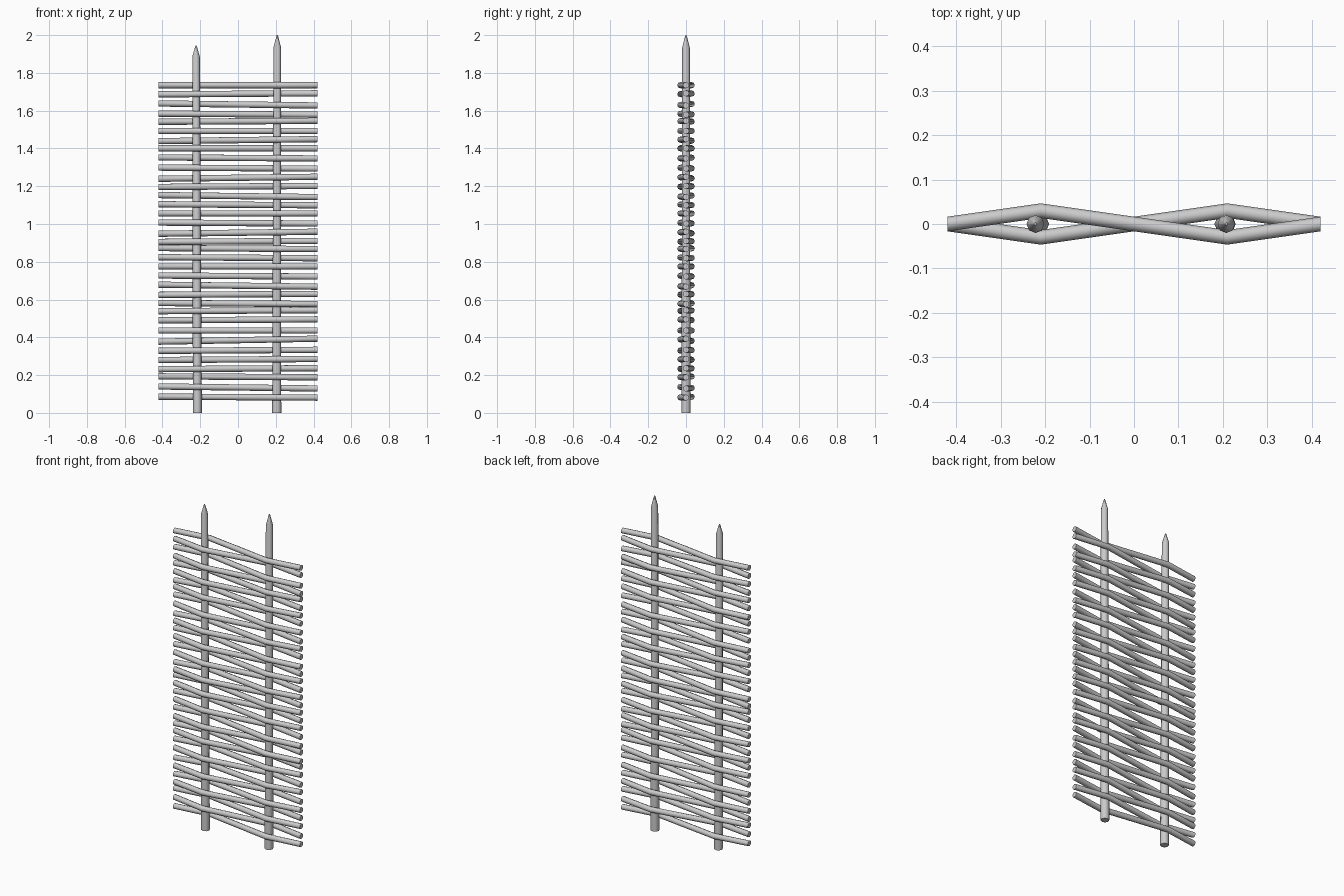
import bpy, bmesh, math
from mathutils import Vector

default = bpy.data.objects.get("Cube")
if default:
    bpy.data.objects.remove(default, do_unlink=True)

GREY = (0.6, 0.6, 0.6, 1)
wood = bpy.data.materials.new("grey wood")
wood.use_nodes = True
wood.diffuse_color = GREY
wood.node_tree.nodes["Principled BSDF"].inputs["Base Color"].default_value = GREY


def tube(name, points, radii, u, v, sides=8):
    """Skin rings lying in the u-v plane along a path, with capped ends."""
    bm = bmesh.new()
    rings = []
    for p, r in zip(points, radii):
        angles = [2 * math.pi * k / sides for k in range(sides)]
        rings.append([bm.verts.new(Vector(p) + r * (u * math.cos(a) + v * math.sin(a)))
                      for a in angles])
    for low, high in zip(rings, rings[1:]):
        for k in range(sides):
            n = (k + 1) % sides
            bm.faces.new((low[k], low[n], high[n], high[k]))
    bm.faces.new(rings[0][::-1])
    bm.faces.new(rings[-1])
    bmesh.ops.recalc_face_normals(bm, faces=bm.faces)
    mesh = bpy.data.meshes.new(name)
    bm.to_mesh(mesh)
    bm.free()
    mesh.materials.append(wood)
    obj = bpy.data.objects.new(name, mesh)
    bpy.context.collection.objects.link(obj)
    bpy.ops.object.select_all(action='DESELECT')
    obj.select_set(True)
    bpy.context.view_layer.objects.active = obj
    bpy.ops.object.shade_smooth_by_angle(angle=math.radians(50))


X, Y, Z = Vector((1, 0, 0)), Vector((0, 1, 0)), Vector((0, 0, 1))

# Upright stakes with sharpened tips
for name, foot, head, shoulder, tip in (("right_stake", -0.215, -0.222, 1.885, 1.945),
                                        ("left_stake", 0.205, 0.208, 1.935, 2.0)):
    path = [(foot, 0, 0), (head, 0, shoulder), (head, 0, tip)]
    tube(name, path, (0.024, 0.02, 0.003), X, Y)

# Woven rods, alternating in front of and behind the stakes;
# each end is nudged down a little to make the spacing uneven
RIGHT_DROP = (0, 0, 0, 1, 0, 0, 1, -1, -1, 0, 2, 1, 0, 0, 0, 0, 2, 1,
              -2, -2, -2, -2, -2, -1, -2, -3, -3, -2, 0, 0, 0, 0, -2, -1, 0)
LEFT_DROP = (0, -1, 2, 2, -1, 0, -1, -1, 0, 1, 0, 0, 2, 1, 0, 1, 0, 0,
             -1, -1, -2, -1, 0, -2, -1, -4, -4, -2, -3, -1, -1, -1, -1, 1, 1)
TOP, PITCH, NUDGE = 1.735, 0.0485, 0.0053
END, BEND, BULGE, RADIUS = 0.42, 0.21, 0.03, 0.0165

for i, (drop_r, drop_l) in enumerate(zip(RIGHT_DROP, LEFT_DROP)):
    side = 1 if i % 2 == 0 else -1
    z_right = TOP - i * PITCH - drop_r * NUDGE
    z_left = TOP - i * PITCH - drop_l * NUDGE
    path = []
    for x, y in ((-END, 0), (-BEND, side * BULGE), (BEND, -side * BULGE), (END, 0)):
        t = (x + END) / (2 * END)
        path.append((x, y, z_right + (z_left - z_right) * t))
    tube(f"woven_rod_{i + 1}", path, [RADIUS] * len(path), Y, Z)
